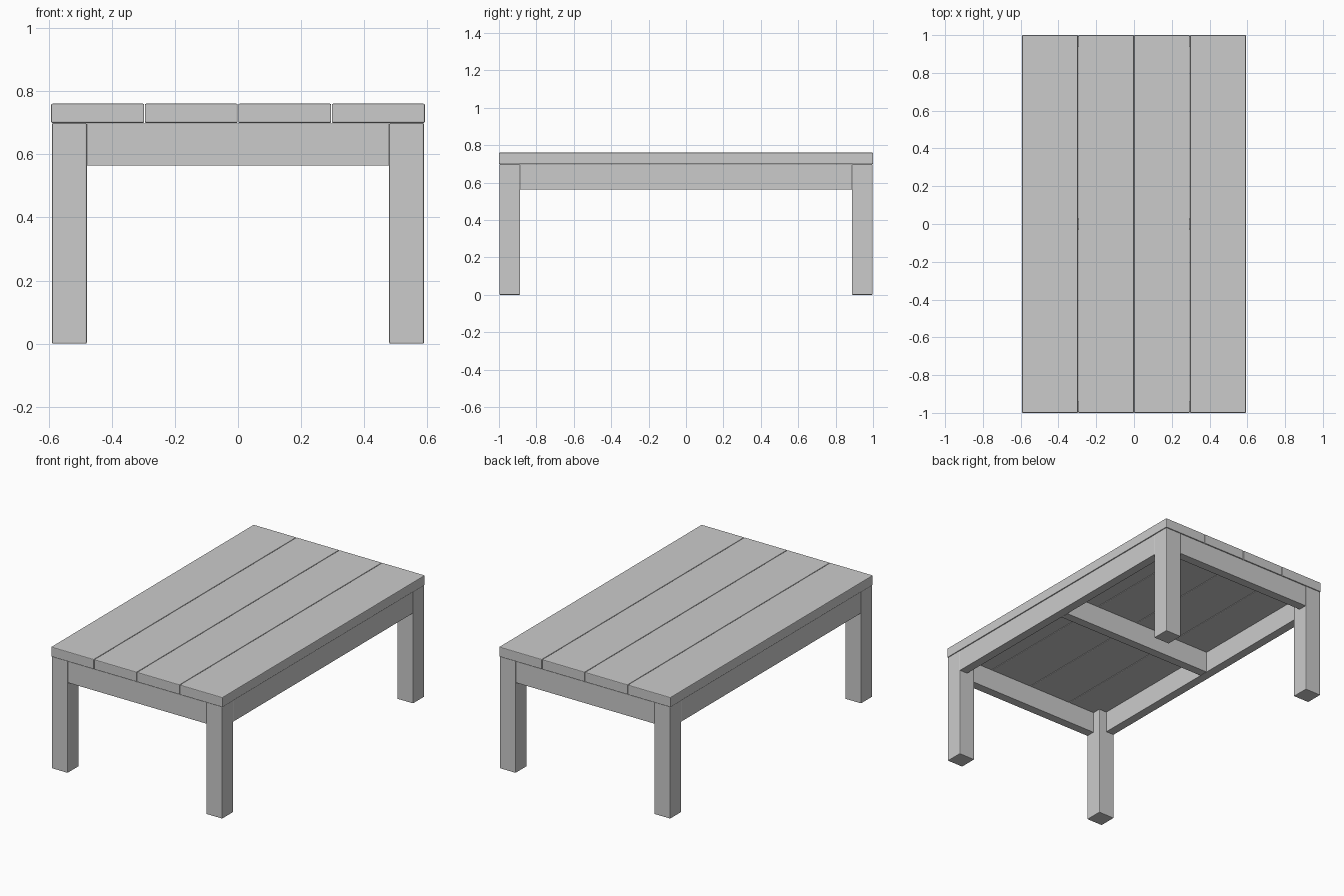
import bpy

if "Cube" in bpy.data.objects:
    bpy.data.objects.remove(bpy.data.objects["Cube"])

HX, HY = 0.592, 1.0          # half footprint of the top
TOP, UNDER = 0.76, 0.699     # plank top and underside
LEG = 0.11                   # leg thickness
LX, LY = 0.589, 0.997        # outer faces of the legs
RAIL, RAIL_Z = 0.056, 0.564  # apron thickness and lower edge


def box(name, x, y, z, bevel=0.004):
    """Bevelled box from (min, max) pairs."""
    bpy.ops.mesh.primitive_cube_add(
        size=1, location=[(a + b) / 2 for a, b in (x, y, z)])
    ob = bpy.context.object
    ob.name = name
    ob.scale = [b - a for a, b in (x, y, z)]
    bpy.ops.object.transform_apply(location=False, rotation=False, scale=True)
    if bevel:
        mod = ob.modifiers.new("soft_edges", 'BEVEL')
        mod.width = bevel
        mod.segments = 2
    return ob


def span(sign, inner, outer):
    return tuple(sorted((sign * inner, sign * outer)))


# Four top planks with hairline gaps
w = 2 * HX / 4
gap = 0.001
for i in range(4):
    x0 = -HX + i * w
    a = x0 + (gap if i > 0 else 0)
    b = x0 + w - (gap if i < 3 else 0)
    box(f"top_plank_{i + 1}", (a, b), (-HY, HY), (UNDER, TOP))

# Corner legs
for sx, side in ((-1, "left"), (1, "right")):
    for sy, end in ((-1, "front"), (1, "back")):
        box(f"{end}_{side}_leg", span(sx, LX - LEG, LX),
            span(sy, LY - LEG, LY), (0, UNDER))

# Aprons between the legs, nearly flush with the outer leg faces
ix, iy = LX - LEG, LY - LEG
ox, oy = LX - 0.001, LY - 0.001
for s, end, side in ((-1, "front", "left"), (1, "back", "right")):
    box(f"{end}_apron", (-ix, ix), span(s, oy - RAIL, oy),
        (RAIL_Z, UNDER - 0.001), 0.002)
    box(f"{side}_apron", span(s, ox - RAIL, ox), (-iy, iy),
        (RAIL_Z, UNDER - 0.001), 0.002)

# Central cross rail under the top
box("cross_rail", (-(ox - RAIL), ox - RAIL), (-RAIL / 2, RAIL / 2),
    (RAIL_Z, UNDER - 0.001), 0.002)
